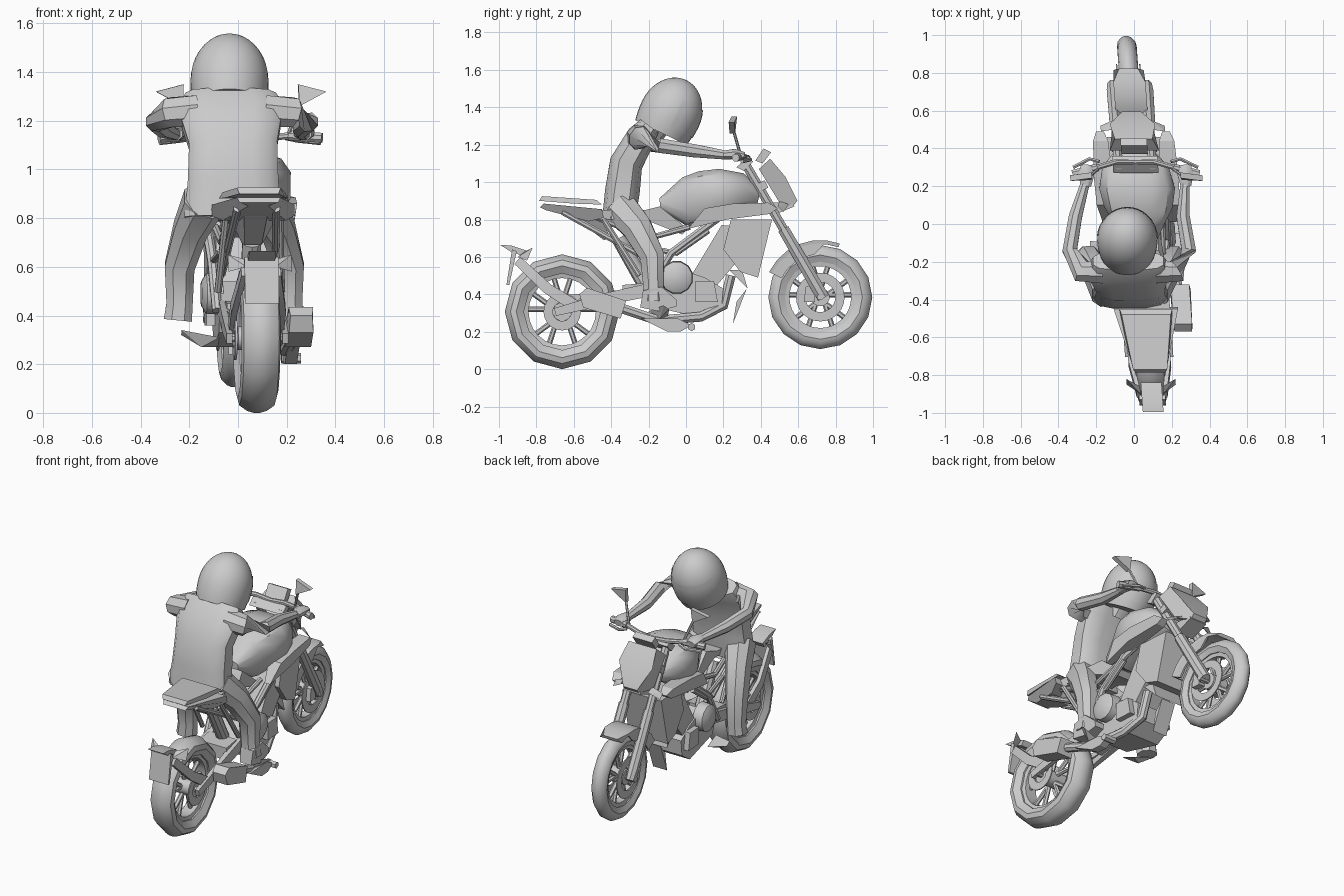
import bpy, bmesh, math
from mathutils import Vector, Matrix

if "Cube" in bpy.data.objects:
    bpy.data.objects.remove(bpy.data.objects["Cube"])


def finish(name, bm, bike=True, angle=35):
    # the motorcycle is yawed slightly, the rider is placed directly
    if bike:
        for v in bm.verts:
            v.co.x += 0.03 - 0.072 * v.co.y
    bmesh.ops.recalc_face_normals(bm, faces=bm.faces[:])
    me = bpy.data.meshes.new(name)
    bm.to_mesh(me)
    bm.free()
    for p in me.polygons:
        p.use_smooth = True
    me.set_sharp_from_angle(angle=math.radians(angle))
    ob = bpy.data.objects.new(name, me)
    bpy.context.collection.objects.link(ob)
    return ob


def loft(name, secs, n=8, p=1.0, bike=True):
    """Rings across a path; each section is x, y, z, half width, half depth."""
    bm = bmesh.new()
    pts = [Vector(s[:3]) for s in secs]
    rings = []
    for i, s in enumerate(secs):
        t = (pts[min(i + 1, len(pts) - 1)] - pts[max(i - 1, 0)]).normalized()
        ref = Vector((1, 0, 0)) if abs(t.x) < 0.8 else Vector((0, 1, 0))
        u = (ref - t * ref.dot(t)).normalized()
        w = t.cross(u)
        ring = []
        for k in range(n):
            a = 2 * math.pi * (k + 0.5) / n
            c, d = math.cos(a), math.sin(a)
            c = math.copysign(abs(c) ** p, c)
            d = math.copysign(abs(d) ** p, d)
            ring.append(bm.verts.new(pts[i] + u * c * s[3] + w * d * s[-1]))
        rings.append(ring)
    for a, b in zip(rings, rings[1:]):
        for k in range(n):
            bm.faces.new((a[k], a[(k + 1) % n], b[(k + 1) % n], b[k]))
    bm.faces.new(rings[0])
    bm.faces.new(rings[-1])
    return finish(name, bm, bike)


def tube(name, pts, r, n=8):
    return loft(name, [(*q, r, r) for q in pts], n)


def slab(name, pts, w=None, x=0.0, bike=True):
    """Side profile (y, z[, half width]) extruded across x."""
    bm = bmesh.new()
    half = [q[2] if len(q) > 2 else w for q in pts]
    a = [bm.verts.new((x - h, q[0], q[1])) for q, h in zip(pts, half)]
    b = [bm.verts.new((x + h, q[0], q[1])) for q, h in zip(pts, half)]
    n = len(pts)
    bm.faces.new(a)
    bm.faces.new(b)
    for k in range(n):
        bm.faces.new((a[k], a[(k + 1) % n], b[(k + 1) % n], b[k]))
    return finish(name, bm, bike, 25)


def hull(name, pts, bike=True):
    bm = bmesh.new()
    bmesh.ops.convex_hull(bm, input=[bm.verts.new(q) for q in pts])
    return finish(name, bm, bike, 20)


def lathe(name, prof, y, z, n):
    """Closed (radius, x) profile spun around an axle at y, z."""
    bm = bmesh.new()
    rings = [[bm.verts.new((x, y + r * math.sin(2 * math.pi * k / n), z - r * math.cos(2 * math.pi * k / n)))
              for r, x in prof] for k in range(n)]
    m = len(prof)
    for k in range(n):
        a, b = rings[k], rings[(k + 1) % n]
        for j in range(m):
            bm.faces.new((a[j], a[(j + 1) % m], b[(j + 1) % m], b[j]))
    return finish(name, bm)


def wheel(tag, y, z, r, w, inner, n):
    half = [(inner, 0.7 * w), (inner + 0.4 * (r - inner), w), (r - 0.03, 0.9 * w), (r - 0.008, 0.5 * w), (r, 0.15 * w)]
    lathe(tag + "_tyre", half + [(q, -x) for q, x in reversed(half)], y, z, n)
    ri = inner - 0.025
    lathe(tag + "_rim", [(inner + .005, .6 * w), (ri, .5 * w), (ri, -.5 * w), (inner + .005, -.6 * w)], y, z, n * 2)
    tube(tag + "_hub", [(-w, y, z), (w, y, z)], 0.05, 12)
    tube(tag + "_axle", [(-0.12, y, z), (0.12, y, z)], 0.018)
    for k in range(10):
        a = math.radians(72 * (k // 2) + (14 if k % 2 else -14))
        c = math.radians(72 * (k // 2))
        tube(f"{tag}_spoke_{k}", [(0, y + .04 * math.sin(c), z + .04 * math.cos(c)),
                                  (0, y + (ri + .01) * math.sin(a), z + (ri + .01) * math.cos(a))], 0.014, 6)


# wheels and brake discs
wheel("rear_wheel", -0.662, 0.307, 0.307, 0.08, 0.205, 12)
wheel("front_wheel", 0.718, 0.385, 0.278, 0.052, 0.19, 16)
for s in (-1, 1):
    lathe("front_disc", [(.13, s * .058), (.13, s * .065), (.08, s * .065), (.08, s * .058)], .718, .385, 24)
    slab("front_caliper", [(.63, .36), (.64, .44), (.69, .46), (.69, .36)], .02, s * .075)
lathe("rear_disc", [(.1, .085), (.1, .092), (.05, .092), (.05, .085)], -.662, .307, 20)
lathe("rear_sprocket", [(.09, -.085), (.09, -.095), (.04, -.095), (.04, -.085)], -.662, .307, 20)
slab("chain_guard", [(-.66, .395), (-.15, .44), (-.15, .41), (-.66, .36)], .008, -.095)

# front fender with shallow side skirts
arc = [math.radians(a) for a in range(70, 157, 14)]
fy, fz = 0.718, 0.385
slab("front_fender", [(fy + .305 * math.cos(a), fz + .305 * math.sin(a), .085 if i else .05) for i, a in enumerate(arc)]
     + [(fy + .284 * math.cos(a), fz + .284 * math.sin(a), .08) for a in reversed(arc)])
for s in (-1, 1):
    slab("fender_skirt", [(fy + .295 * math.cos(a), fz + .295 * math.sin(a)) for a in arc[1:]]
         + [(fy + .23 * math.cos(a), fz + .23 * math.sin(a)) for a in reversed(arc[2:])], .006, s * .075)

# forks, yokes, handlebar, mirrors
for s in (-1, 1):
    tube("fork_upper", [(s * .09, .31, 1.11), (s * .09, .55, .70)], .026)
    loft("fork_lower", [(s * .09, .52, .75, .033, .033), (s * .09, .70, .44, .036, .036), (s * .09, .735, .38, .03, .035)])
    tube("grip", [(s * .2, .30, 1.14), (s * .335, .265, 1.13)], .022)
    tube("handlebar_half", [(0, .33, 1.12), (s * .1, .33, 1.13), (s * .22, .295, 1.14)], .015)
    tube("brake_lever", [(s * .19, .33, 1.13), (s * .24, .345, 1.12), (s * .33, .30, 1.11)], .01, 6)
    tube("mirror_stem", [(s * .2, .29, 1.15), (s * .25, .25, 1.29)], .008, 6)
    hull("mirror", [(s * x, y + d, z) for x, y, z in ((.235, .255, 1.35), (.24, .245, 1.26), (.35, .24, 1.32))
                    for d in (-.012, .018)])
slab("lower_yoke", [(.38, .99), (.42, 1.01), (.44, .97), (.40, .95)], .12)
slab("upper_yoke", [(.27, 1.08), (.33, 1.13), (.36, 1.11), (.31, 1.06)], .12)

# headlight cowl and instrument panel
slab("headlight_cowl", [(.39, 1.07, .13), (.45, 1.125, .10), (.53, 1.03, .12), (.595, .90, .05), (.57, .87, .05), (.50, .89, .11)])
slab("instrument_panel", [(.37, 1.115), (.415, 1.18), (.455, 1.16), (.41, 1.10)], .07)
for s in (-1, 1):
    hull("front_indicator", [(s * .1, .5, .9), (s * .1, .55, .88), (s * .17, .49, .87), (s * .17, .52, .84)])

# tank, shrouds, seat
loft("fuel_tank", [(0, -.14, .885, .06, .03), (0, 0, .89, .13, .14), (0, .10, .92, .185, .145),
                   (0, .19, .935, .205, .14), (0, .30, .94, .18, .11), (0, .39, .92, .10, .05)], 12, .7)
for s in (-1, 1):
    slab("tank_shroud", [(.01, .75, .02), (.10, .86, .045), (.25, .885, .05), (.44, .89, .04), (.49, .86, .02),
                         (.45, .83, .03), (.22, .80, .045)], x=s * .175)
    tube("frame_rail", [(s * .07, .34, .93), (s * .15, .12, .77), (s * .14, -.08, .62), (s * .13, -.2, .42)], .022)
    tube("frame_brace", [(s * .12, -.27, .66), (s * .14, -.05, .62), (s * .15, .12, .74)], .016)
    tube("subframe_lower", [(s * .08, -.66, .84), (s * .11, -.17, .57)], .017)
    tube("subframe_upper", [(s * .09, -.5, .82), (s * .11, -.2, .70), (s * .12, .02, .76)], .017)
    tube("rear_strut", [(s * .11, -.44, .80), (s * .13, -.25, .50)], .016)
slab("radiator_mount", [(.43, .89), (.57, .89), (.58, .87), (.46, .82)], .06)
slab("rider_seat", [(-.47, .80, .12), (-.45, .85, .13), (-.22, .85, .12), (-.14, .87, .09), (.01, .75, .1), (-.02, .72, .1), (-.22, .80, .1)])
slab("tail_lower", [(-.78, .865, .08), (-.76, .885, .09), (-.45, .855, .17), (-.44, .81, .17), (-.52, .79, .13), (-.75, .85, .04)])
slab("tail_pad", [(-.785, .90, .08), (-.77, .925, .09), (-.48, .905, .13), (-.45, .88, .14), (-.6, .885, .12)])
slab("undertail", [(-.62, .83, .05), (-.46, .81, .1), (-.40, .70, .045), (-.44, .69, .035)])
tube("rear_shock", [(0, -.36, .70), (0, -.22, .45)], .04, 10)

# engine, radiator, crankcase
slab("engine_cylinders", [(.01, .47), (.19, .77), (.31, .76), (.31, .62), (.15, .43)], .11)
slab("radiator", [(.20, .64), (.24, .80), (.46, .80), (.385, .49), (.29, .52)], .14)
slab("crankcase", [(-.21, .45), (-.05, .54), (.1, .49), (.2, .43), (.19, .33), (.1, .27), (-.16, .33)], .12)
for s in (-1, 1):
    loft("engine_cover", [(s * .1, -.05, .49, .09, .09), (s * .165, -.05, .49, .085, .085), (s * .185, -.05, .49, .05, .05)], 12)
    slab("side_cover", [(.05, .36), (.05, .47), (.15, .47), (.17, .36)], .02, s * .135)
hull("belly_blade", [(x, y, z) for x in (-.05, .05) for y, z in ((.25, .24), (.325, .43), (.27, .36))])
hull("radiator_fin", [(x, y, z) for x in (-.1, .1) for y, z in ((.23, .53), (.33, .43), (.3, .53))])

# swingarm
for s in (-1, 1):
    loft("swingarm", [(s * .115, -.70, .305, .018, .03), (s * .115, -.45, .37, .02, .045), (s * .10, -.17, .43, .03, .05)], 4)
slab("swingarm_bridge", [(-.34, .37), (-.34, .45), (-.22, .46), (-.22, .39)], .1)

# exhaust
tube("exhaust_pipe", [(.08, .24, .50), (.09, .2, .34), (.12, .08, .28), (.16, -.15, .26), (.18, -.36, .33)], .028)
slab("muffler", [(-.57, .40, .045), (-.53, .435, .05), (-.32, .365, .05), (-.35, .27, .055), (-.55, .33, .05)], x=.19)

# foot pegs
for s in (-1, 1):
    hull("foot_peg", [(s * .12, -.2, .31), (s * .12, -.1, .27), (s * .27, -.12, .34), (s * .27, -.09, .32), (s * .19, -.14, .27)])
slab("pedal_bracket", [(-.24, .27), (-.12, .27), (-.04, .27), (.03, .235), (-.03, .20), (-.10, .20)], .025, .18)
tube("pedal_tip", [(.15, .03, .225), (.23, .03, .225)], .022, 6)

# plate carrier and rear lights
for s in (-1, 1):
    loft("carrier_arm", [(s * .1, -.58, .33, .018, .045), (s * .1, -.74, .43, .018, .04), (s * .07, -.90, .58, .016, .035)], 4)
    hull("rear_indicator", [(s * .06, -.86, .63), (s * .06, -.90, .60), (s * .13, -.82, .65), (s * .13, -.85, .58)])
slab("plate_holder", [(-.995, .665), (-.93, .66), (-.84, .63), (-.86, .60), (-.94, .63)], .055)
slab("number_plate", [(-.93, .64), (-.96, .45), (-.945, .45), (-.905, .63)], .07)

# rider torso, neck and limbs
loft("rider_torso", [(-.02, -.36, .80, .205, .09), (-.02, -.34, .95, .19, .095), (-.02, -.32, 1.10, .185, .09),
                     (-.03, -.24, 1.24, .22, .08), (-.03, -.195, 1.30, .19, .06)], 12, .6, False)
loft("rider_neck", [(-.03, -.2, 1.25, .08, .07), (-.035, -.11, 1.36, .08, .08)], 10, 1, False)
for s in (-1, 1):
    c = -.025
    loft("arm", [(c + s * .14, -.25, 1.24, .07), (c + s * .25, -.25, 1.235, .065), (c + s * .315, -.14, 1.195, .042),
                 (c + s * .285, .04, 1.168, .038), (.005 + s * .265, .21, 1.145, .026)], 8, 1, False)
    loft("hand", [(.01 + s * .265, .20, 1.145, .03, .025), (.01 + s * .262, .26, 1.15, .045, .03),
                  (.01 + s * .26, .31, 1.14, .035, .022)], 8, 1, False)
    dz = 0 if s > 0 else .02
    loft("leg", [(-.02 + s * .12, -.36, .87, .09, .10), (-.015 + s * .18, -.26, .755, .075, .085),
                 (-.015 + s * .225, -.18, .60, .066, .07), (-.015 + s * .225, -.175, .45, .058, .058),
                 (-.015 + s * .232, -.175, .36 + dz, .062, .06)], 8, .9, False)
slab("right_boot", [(-.245, .33, .04), (-.23, .42, .045), (-.13, .44, .045), (-.05, .37, .035),
                    (-.05, .335, .03), (-.15, .31, .04)], x=.225, bike=False)

# helmet with straight lower shell and a visor, tilted forward
place = Matrix.Translation((-.035, -.085, 1.365)) @ Matrix.Rotation(math.radians(-26), 4, 'X')
for name, k in (("helmet", 1.0), ("visor", 1.02)):
    bm = bmesh.new()
    bmesh.ops.create_uvsphere(bm, u_segments=32, v_segments=20, radius=1)
    for v in bm.verts:
        if -.95 < v.co.z < 0:
            f = (1 - .25 * v.co.z ** 2) / math.sqrt(1 - v.co.z ** 2)
            v.co.x *= f
            v.co.y *= f
    bmesh.ops.scale(bm, vec=(.16 * k, .165 * k, .2 * k), verts=bm.verts[:])
    geom = bm.verts[:] + bm.edges[:] + bm.faces[:]
    if k == 1:
        bmesh.ops.bisect_plane(bm, geom=geom, plane_co=(0, 0, -.112), plane_no=(0, 0, 1), clear_inner=True)
        bmesh.ops.edgeloop_fill(bm, edges=[e for e in bm.edges if e.is_boundary])
    else:
        gone = [f for f in bm.faces if f.calc_center_median().y < .03 or not -.06 < f.calc_center_median().z < .09]
        bmesh.ops.delete(bm, geom=gone, context='FACES')
    bm.transform(place)
    finish(name, bm, False, 40)
